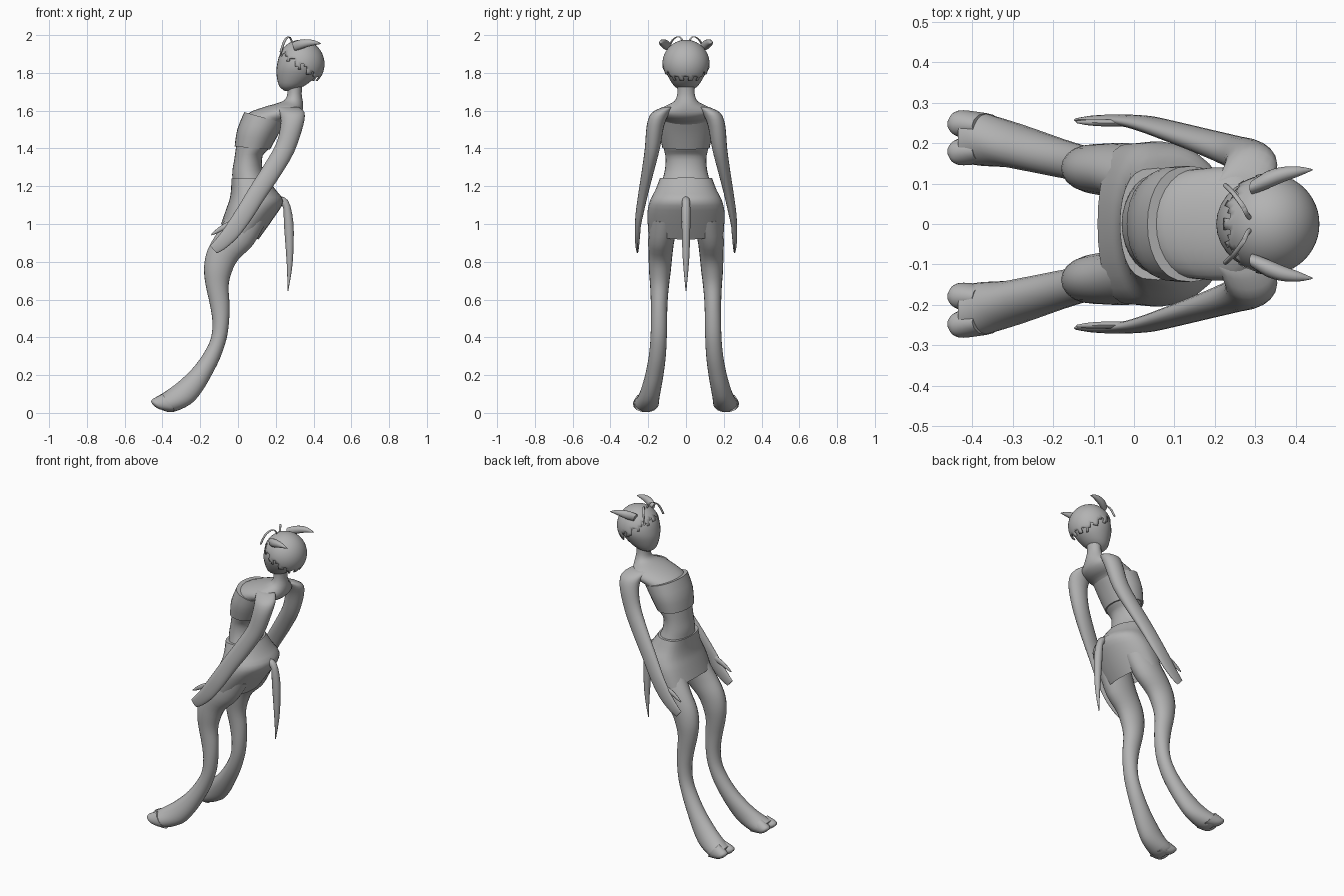
import bpy, bmesh, math
from mathutils import Vector

mat = bpy.data.materials.new("plain grey")
mat.diffuse_color = (0.45, 0.45, 0.45, 1)


def finish(bm, name):
    bmesh.ops.recalc_face_normals(bm, faces=bm.faces)
    me = bpy.data.meshes.new(name)
    bm.to_mesh(me)
    bm.free()
    me.materials.append(mat)
    ob = bpy.data.objects.new(name, me)
    bpy.context.collection.objects.link(ob)
    bpy.ops.object.select_all(action='DESELECT')
    ob.select_set(True)
    bpy.context.view_layer.objects.active = ob
    bpy.ops.object.shade_smooth_by_angle(angle=math.radians(50))
    return ob


def spline(rows, steps):
    """Catmull-Rom through rows of numbers."""
    out = []
    n = len(rows)
    for i in range(n - 1):
        a, b, c, d = rows[max(i-1, 0)], rows[i], rows[i+1], rows[min(i+2, n-1)]
        for k in range(steps):
            t = k / steps
            out.append([0.5 * (2*q + (r-p)*t + (2*p-5*q+4*r-s)*t*t + (3*q-p-3*r+s)*t**3)
                        for p, q, r, s in zip(a, b, c, d)])
    return out + [list(rows[-1])]


def loft(name, rings, s=1, sides=20, steps=3, flat=1.0, caps=(True, True)):
    """Rings: front x, front z, back x, back z, centre y, half width in y."""
    bm = bmesh.new()
    loops = []
    for fx, fz, bx, bz, y, w in spline(rings, steps):
        cx, cz, dx, dz = (fx+bx)/2, (fz+bz)/2, (fx-bx)/2, (fz-bz)/2
        loop = []
        for i in range(sides):
            a = 2 * math.pi * i / sides
            c, q = math.cos(a), math.sin(a)
            if c > 1e-6:
                c = c ** flat
            loop.append(bm.verts.new((cx + dx*c, s*y + max(w, .001)*q, cz + dz*c)))
        loops.append(loop)
    for a, b in zip(loops, loops[1:]):
        for i in range(sides):
            j = (i + 1) % sides
            bm.faces.new((a[i], a[j], b[j], b[i]))
    if caps[0]:
        bm.faces.new(loops[0])
    if caps[1]:
        bm.faces.new(loops[-1])
    return finish(bm, name)


# Torso, shoulders and neck
loft("torso", [
    (-.05, 1.06, .13, 1.00, 0, .15), (-.035, 1.13, .18, 1.12, 0, .165),
    (-.03, 1.22, .155, 1.22, 0, .13), (-.03, 1.28, .13, 1.29, 0, .112),
    (-.02, 1.34, .13, 1.36, 0, .108), (-.01, 1.41, .165, 1.40, 0, .119),
    (.005, 1.50, .21, 1.48, 0, .135), (.045, 1.58, .25, 1.53, 0, .135),
    (.14, 1.62, .30, 1.55, 0, .14), (.21, 1.64, .335, 1.58, 0, .125),
    (.25, 1.66, .345, 1.63, 0, .065), (.262, 1.70, .337, 1.69, 0, .045),
    (.26, 1.77, .345, 1.76, 0, .05)], sides=28)

# Strapless top
loft("bandeau", [
    (-.018, 1.41, .17, 1.395, 0, .125), (-.004, 1.50, .214, 1.475, 0, .142),
    (.033, 1.592, .25, 1.532, 0, .143)], sides=28, flat=.8)

# Skirt
loft("skirt", [
    (-.09, 1.0, .108, .918, 0, .20), (-.062, 1.08, .195, 1.04, 0, .204),
    (-.045, 1.13, .24, 1.12, 0, .19), (-.037, 1.18, .20, 1.18, 0, .162),
    (-.035, 1.24, .155, 1.245, 0, .138)], sides=28, flat=.6, caps=(False, True))

# Tail
loft("tail", [
    (.20, 1.11, .21, 1.15, 0, .018), (.238, 1.09, .265, 1.125, 0, .022),
    (.243, 1.0, .293, 1.01, 0, .023), (.254, .85, .293, .85, 0, .019),
    (.26, .75, .284, .75, 0, .012), (.262, .645, .266, .645, 0, .002)], sides=12)

# Head
loft("head", [
    (.25, 1.703, .30, 1.712, 0, .025), (.218, 1.73, .35, 1.73, 0, .062),
    (.204, 1.79, .41, 1.78, 0, .097), (.206, 1.84, .435, 1.84, 0, .115),
    (.222, 1.90, .425, 1.90, 0, .105), (.26, 1.95, .38, 1.95, 0, .065),
    (.29, 1.965, .35, 1.965, 0, .03)], sides=28)

# Hair cap with a jagged hem, higher over the face
bm = bmesh.new()
bmesh.ops.create_uvsphere(bm, u_segments=48, v_segments=28, radius=1)
for v in bm.verts:
    v.co = Vector((.333 + .125*v.co.x, .125*v.co.y, 1.847 + .128*v.co.z))


def above_hem(p):
    a = math.atan2(p.y, p.x - .333)
    hem = 1.925 - .72 * (p.x - .205)
    return p.z > max(hem, 1.755) + .022 * math.cos(13 * a)


bmesh.ops.delete(bm, geom=[f for f in bm.faces if not above_hem(f.calc_center_median())],
                 context='FACES')
hair = finish(bm, "hair")
m = hair.modifiers.new("thickness", 'SOLIDIFY')
m.thickness = .006

for s, side in ((-1, "right"), (1, "left")):
    # Leg from hip to ankle
    loft(side + "_leg", [
        (-.05, 1.05, .15, 1.01, .11, .08), (-.113, .95, .08, .89, .13, .07),
        (-.162, .86, .0, .81, .135, .063), (-.18, .77, -.035, .74, .138, .058),
        (-.172, .68, -.05, .67, .14, .05), (-.15, .58, -.045, .58, .142, .044),
        (-.135, .48, -.047, .49, .143, .043), (-.145, .39, -.06, .395, .145, .043),
        (-.185, .31, -.095, .29, .152, .045), (-.245, .23, -.14, .20, .165, .048),
        (-.32, .16, -.19, .115, .182, .052), (-.375, .12, -.25, .047, .197, .057),
        (-.415, .094, -.345, .004, .210, .066), (-.435, .083, -.40, .014, .213, .062)], s)
    # Cloven toes
    for k in (-1, 1):
        loft(side + "_toe", [
            (-.40, .10, -.33, .008, .212 + k*.03, .032),
            (-.44, .08, -.40, .015, .213 + k*.034, .034),
            (-.455, .070, -.432, .028, .213 + k*.035, .028),
            (-.461, .060, -.452, .045, .213 + k*.034, .012)], s, sides=12)
    # Arm and flat hand
    loft(side + "_arm", [
        (.20, 1.62, .32, 1.62, .09, .03), (.222, 1.585, .352, 1.59, .135, .048),
        (.225, 1.52, .345, 1.52, .162, .046), (.20, 1.42, .297, 1.38, .178, .040),
        (.13, 1.30, .22, 1.25, .203, .032), (.06, 1.19, .145, 1.14, .226, .026),
        (.0, 1.09, .078, 1.035, .245, .021), (-.045, 1.02, .035, .975, .254, .016),
        (-.085, .96, -.01, .92, .257, .014), (-.125, .91, -.07, .868, .258, .010),
        (-.148, .885, -.113, .845, .257, .006)], s)
    # Thumb
    loft(side + "_thumb", [
        (-.035, 1.02, -.02, .985, .25, .009), (-.085, .995, -.075, .967, .25, .009),
        (-.12, .968, -.112, .95, .251, .007), (-.143, .945, -.139, .94, .252, .003)],
        s, sides=10)
    # Horn-like ear sweeping back
    loft(side + "_ear", [
        (.285, 1.96, .30, 1.915, .09, .017), (.325, 1.975, .33, 1.925, .108, .022),
        (.365, 1.978, .37, 1.938, .122, .019), (.405, 1.972, .41, 1.948, .13, .012),
        (.438, 1.957, .441, 1.953, .134, .002)], s, sides=12)
    # Antenna
    r = .006
    path = [(.29, .012, 1.95), (.28, .022, 1.978), (.27, .042, 1.992),
            (.25, .07, 1.975), (.237, .085, 1.945), (.226, .095, 1.91)]
    loft(side + "_antenna", [(x - r, z + r*.3, x + r, z - r*.3, y, r) for x, y, z in path],
         s, sides=8)
